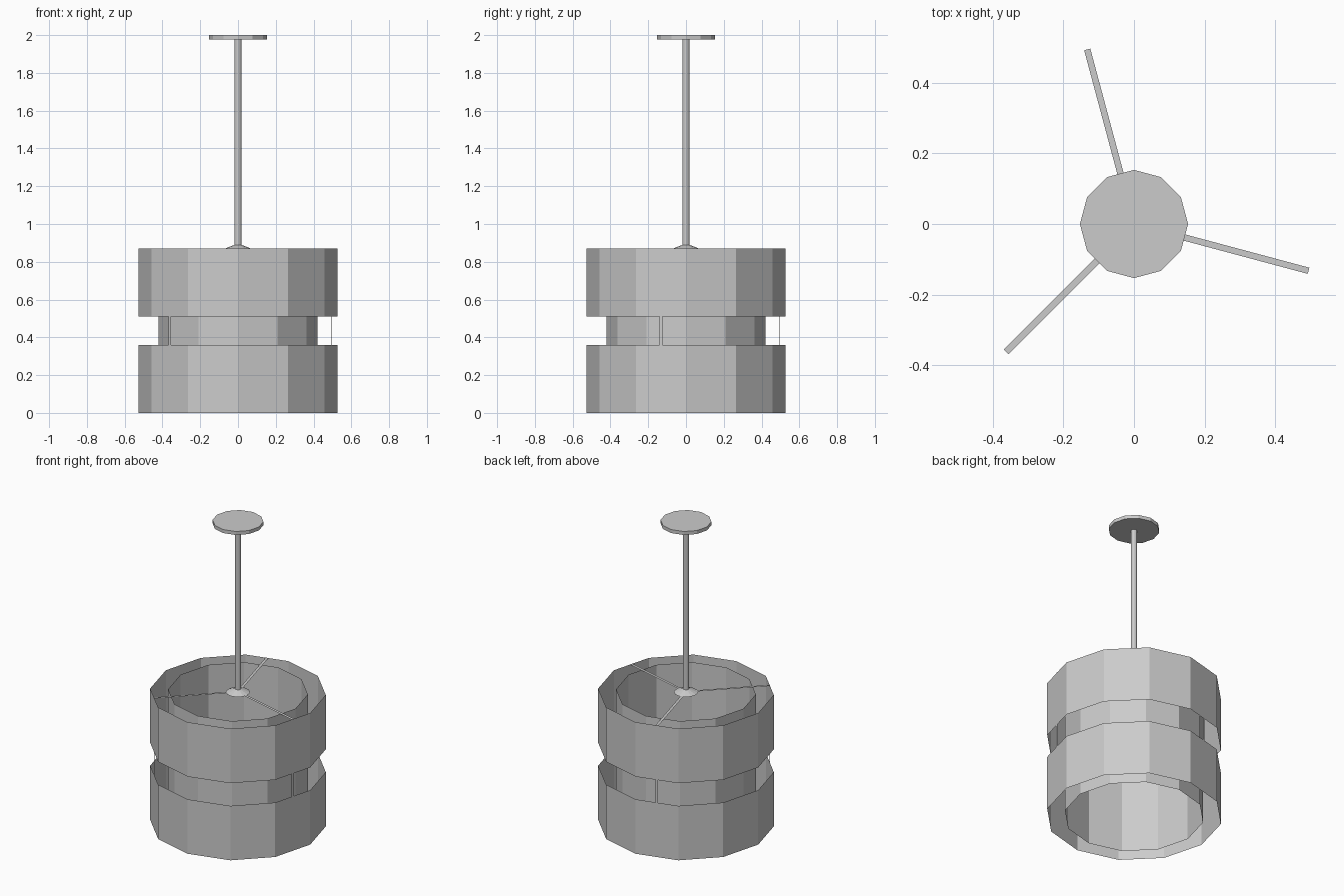
import bpy, bmesh
from math import cos, sin, radians, pi
from mathutils import Matrix

if "Cube" in bpy.data.objects:
    bpy.data.objects.remove(bpy.data.objects["Cube"])

SIDES = 12
TOP = 0.87


def lathe(name, profile, sides=SIDES):
    """Spin an (r, z) profile round the z axis; r = 0 makes a flat end cap."""
    bm = bmesh.new()
    rings = []
    caps = []
    for r, z in profile:
        if r == 0:
            caps.append(len(rings))
            continue
        rings.append([bm.verts.new((r * cos(2 * pi * i / sides),
                                    r * sin(2 * pi * i / sides), z))
                      for i in range(sides)])
    for a, b in zip(rings, rings[1:]):
        for i in range(sides):
            j = (i + 1) % sides
            bm.faces.new((a[i], a[j], b[j], b[i]))
    if 0 in caps:
        bm.faces.new(rings[0][::-1])
    if len(rings) in caps:
        bm.faces.new(rings[-1])
    return finish(name, bm)


def finish(name, bm):
    mesh = bpy.data.meshes.new(name)
    bm.to_mesh(mesh)
    bm.free()
    obj = bpy.data.objects.new(name, mesh)
    bpy.context.collection.objects.link(obj)
    return obj


def bracket(name, angle, reach=0.511, half=0.009):
    """Flat strip running out from the hub, then down the inside of the shade."""
    bm = bmesh.new()
    path = [(0.0, TOP), (reach, TOP), (reach, 0.0)]
    pairs = [[bm.verts.new((r, s * half, z)) for s in (-1, 1)] for r, z in path]
    for a, b in zip(pairs, pairs[1:]):
        bm.faces.new((a[0], b[0], b[1], a[1]))
    bmesh.ops.rotate(bm, verts=bm.verts, matrix=Matrix.Rotation(radians(angle), 3, 'Z'))
    return finish(name, bm)


# Thin open shades: two outer bands and one inner drum
lathe("outer_shade_lower", [(0.528, 0.0), (0.528, 0.36)])
lathe("outer_shade_upper", [(0.528, 0.51), (0.528, TOP)])
lathe("inner_shade", [(0.42, 0.0), (0.42, TOP)])

# Three brackets holding the shades
for i, angle in enumerate((-15, 105, 225)):
    bracket(f"bracket_{i + 1}", angle)

# Hub, hanging rod and ceiling plate
lathe("hub", [(0, 0.868), (0.073, 0.868), (0.018, 0.89), (0, 0.89)])
lathe("hanging_rod", [(0.018, 0.885), (0.018, 1.98)])
lathe("ceiling_plate", [(0, 1.977), (0.153, 1.977), (0.153, 2.0), (0, 2.0)])
